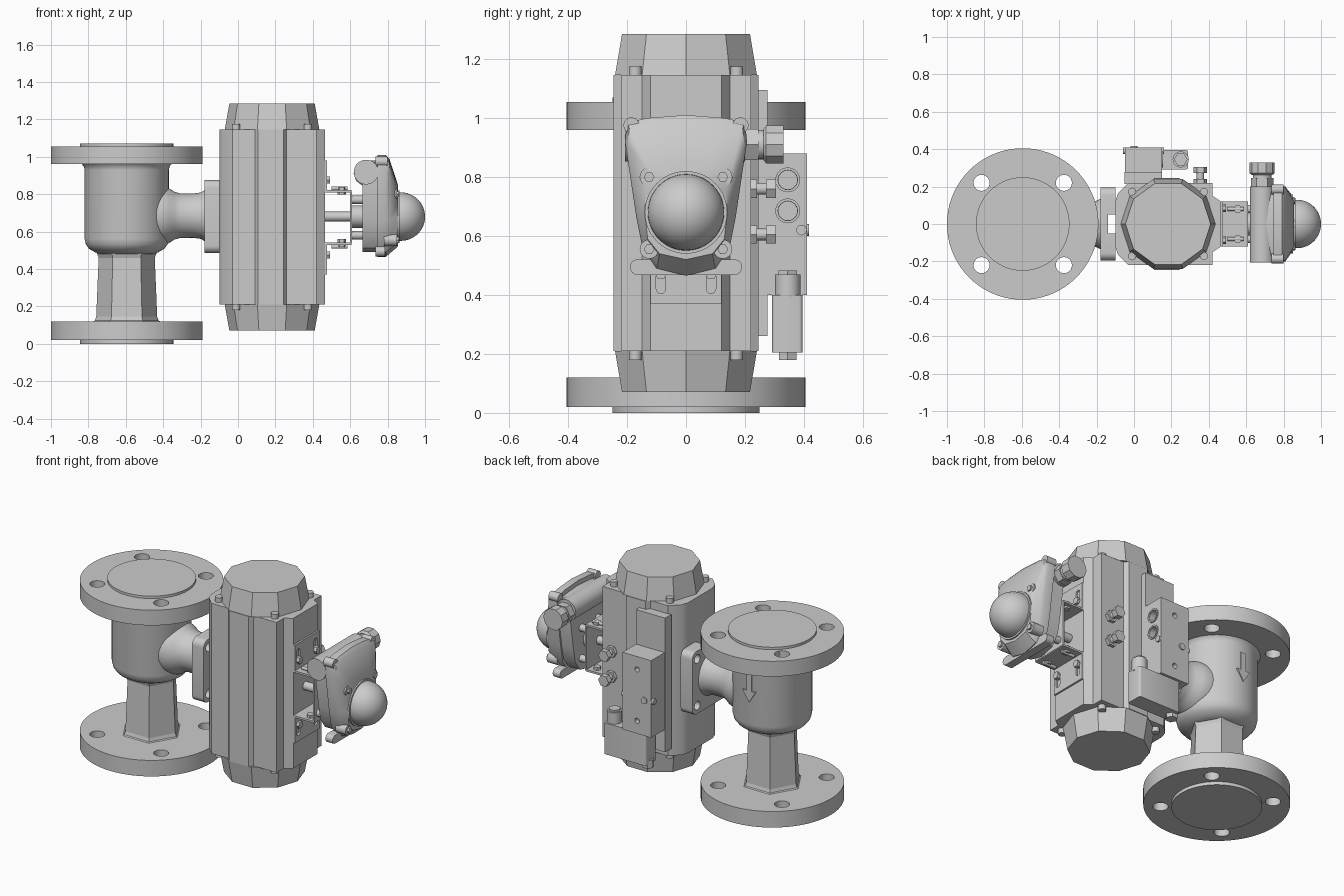
import bpy, bmesh
from math import cos, sin, pi, radians, sqrt

if "Cube" in bpy.data.objects:
    bpy.data.objects.remove(bpy.data.objects["Cube"])

AX = {'x': lambda u, v, t: (t, u, v), 'y': lambda u, v, t: (u, t, v), 'z': lambda u, v, t: (u, v, t)}

def loft(name, rings, smooth=True):
    """Skin a list of equal-length point rings and cap both ends."""
    bm = bmesh.new()
    vs = [[bm.verts.new(p) for p in r] for r in rings]
    n = len(vs[0])
    for a, b in zip(vs, vs[1:]):
        for i in range(n):
            bm.faces.new((a[i], a[(i + 1) % n], b[(i + 1) % n], b[i]))
    bm.faces.new(vs[0])
    bm.faces.new(vs[-1])
    bmesh.ops.recalc_face_normals(bm, faces=bm.faces)
    me = bpy.data.meshes.new(name)
    bm.to_mesh(me)
    bm.free()
    ob = bpy.data.objects.new(name, me)
    bpy.context.collection.objects.link(ob)
    if smooth:
        shade(ob)
    return ob

def activate(ob):
    bpy.ops.object.select_all(action='DESELECT')
    ob.select_set(True)
    bpy.context.view_layer.objects.active = ob

def shade(ob):
    activate(ob)
    bpy.ops.object.shade_smooth_by_angle(angle=radians(32))

def prism(name, axis, outline, t0, t1, smooth=True):
    return loft(name, [[AX[axis](u, v, t) for u, v in outline] for t in (t0, t1)], smooth)

def lathe(name, axis, c, prof, n=32, rot=0.0):
    ang = [rot + 2 * pi * i / n for i in range(n)]
    return loft(name, [[AX[axis](c[0] + r * cos(a), c[1] + r * sin(a), t) for a in ang]
                       for r, t in prof], n > 12)

def cyl(name, axis, c, r, t0, t1, n=32, rot=0.0):
    return lathe(name, axis, c, [(r, t0), (r, t1)], n, rot)

def box(name, x0, x1, y0, y1, z0, z1):
    return prism(name, 'z', [(x0, y0), (x1, y0), (x1, y1), (x0, y1)], z0, z1, False)

def rrect(u0, u1, v0, v1, r, k=6):
    pts = []
    for q, (u, v) in enumerate([(u1 - r, v1 - r), (u0 + r, v1 - r), (u0 + r, v0 + r), (u1 - r, v0 + r)]):
        pts += [(u + r * cos(pi / 2 * (q + i / k)), v + r * sin(pi / 2 * (q + i / k))) for i in range(k + 1)]
    return pts

def cut(ob, cutters):
    for c in cutters:
        m = ob.modifiers.new('cut', 'BOOLEAN')
        m.object, m.operation, m.solver = c, 'DIFFERENCE', 'EXACT'
        activate(ob)
        bpy.ops.object.modifier_apply(modifier=m.name)
        bpy.data.objects.remove(c)
    shade(ob)

def mirror_outline(half):
    return half + [(-u, v) for u, v in reversed(half) if abs(u) > 1e-6]

# Valve body: two drilled flanges, round chamber, hexagonal lower neck
VX = -0.595
def bolt_holes(z0, z1):
    return [cyl('hole', 'z', (VX + sx * .22, sy * .22), .043, z0, z1, 24) for sx in (-1, 1) for sy in (-1, 1)]

lower = lathe('lower_flange', 'z', (VX, 0), [(.25, 0), (.25, .02), (.405, .02), (.405, .12)], 72)
cut(lower, bolt_holes(-.1, .2))
upper = lathe('upper_flange_and_chamber', 'z', (VX, 0),
              [(.145, .48), (.17, .49), (.2, .507), (.218, .53), (.225, .56), (.225, .93), (.229, .948),
               (.24, .96), (.405, .96), (.405, 1.055), (.25, 1.055), (.25, 1.07)], 72)
cut(upper, bolt_holes(.9, 1.1))
lathe('lower_neck', 'z', (VX, 0), [(.185, .115), (.17, .125), (.163, .145), (.15, .46), (.165, .5)], 6)
lathe('side_outlet', 'x', (0, .685), [(.16, -.46), (.16, -.41), (.147, -.37), (.128, -.34), (.119, -.31),
                                      (.118, -.24), (.124, -.2), (.137, -.175)], 48)
prism('flow_arrow', 'y', [(VX - .018, .88), (VX + .018, .88), (VX + .018, .77), (VX + .045, .77),
                          (VX, .7), (VX - .045, .77), (VX - .018, .77)], .2, .231, False)

# Mounting plate between valve and actuator
plate = prism('mounting_plate', 'x', rrect(-.195, .195, .485, .875, .04), -.18, -.1)
cut(plate, [box('slot', -.14, -.09, -.05, .05, .4, 1)] +
    [cyl('hole', 'x', (sy * .145, .68 + sz * .145), .027, -.3, 0, 20) for sy in (-1, 1) for sz in (-1, 1)])

# Actuator housing and ten-sided end caps
AXC = .182
half = [(-.1, -.12), (-.085, -.165), (-.03, -.22), (.09, -.22), (.108, -.245), (.243, -.245), (.26, -.22),
        (.42, -.22), (.42, -.15), (.465, -.12)]
prism('actuator_housing', 'z', half + [(x, -y) for x, y in reversed(half)], .21, 1.145)
for name, a, b in (('top_cap', 1.145, 1.285), ('bottom_cap', .21, .07)):
    lathe(name, 'z', (AXC, 0), [(.253, a), (.228, b)], 10)
    for sx in (-1, 1):
        for sy in (-1, 1):
            d = .012 if b > a else -.012
            cyl(name + '_screw', 'z', (AXC + sx * .192, sy * .172), .022, a - d, a + 2.5 * d, 16)

# Bracket: feet, shelves and front plate
for s in (-1, 1):
    z = .675 + s * .14
    foot_z = sorted((z, .675 + s * .305))
    foot = box('bracket_foot', .463, .476, -.12, .12, *foot_z)
    cut(foot, [prism('slot', 'x', rrect(sy * .085 - .016, sy * .085 + .016,
                                        .675 + s * .225 - .045, .675 + s * .225 + .045, .0155), .4, .6)
               for sy in (-1, 1)])
    box('bracket_shelf', .465, .608, -.12, .12, z - .006, z + .006)
    for sy in (-1, 1):
        cyl('foot_bolt', 'x', (sy * .085, .675 + s * .2), .022, .46, .493, 6)
        cyl('shelf_bolt', 'z', (.555, sy * .08), .022, z - .018, z + .024, 6)
        cyl('shelf_stud', 'x', (sy * .08, z + s * .016), .01, .5, .585, 16)
box('bracket_front', .6, .61, -.12, .12, .535, .815)
cyl('drive_shaft', 'x', (0, .68), .026, .46, .63, 24)
cyl('shaft_collar', 'x', (0, .68), .06, .608, .68, 32)
for sy in (-1, 1):
    for z in (.58, .77):
        cyl('box_spacer', 'x', (sy * .08, z), .022, .608, .69, 16)

# Position indicator box: back shell, lip, sloped cover
lip = mirror_outline([(0, 1.01), (.13, 1.0), (.2, .985), (.207, .92), (.168, .66), (.148, .56), (.1, .49), (0, .465)])
crown = mirror_outline([(0, .85), (.075, .84), (.12, .815), (.135, .75), (.14, .68), (.13, .59), (.09, .54), (0, .52)])
shell = [(y * .94, .72 + (z - .72) * .9) for y, z in lip]
prism('indicator_shell', 'x', shell, .665, .75)
loft('indicator_cover', [[(x, y, z) for y, z in o] for x, o in
                         ((.745, lip), (.79, lip), (.81, [(y * .96, .7 + (z - .7) * .93) for y, z in lip]),
                          (.855, crown))])
prism('lower_flange_ears', 'x', rrect(-.19, .19, .468, .52, .025), .735, .785)
for sy in (-1, 1):
    cyl('upper_ear', 'x', (sy * .185, .975), .027, .735, .8, 20)
    for z in (.8, .555):
        cyl('cover_lug', 'x', (sy * .125, z), .032, .78, .85, 20)
        cyl('cover_screw', 'x', (sy * .125, z), .018, .84, .862, 6)

# Indicator dome and collar
cyl('dome_collar', 'x', (0, .68), .14, .82, .864, 48)
lathe('indicator_dome', 'x', (0, .68), [(.129, .85)] +
      [(.129 * cos(pi / 2 * i / 12) + .0005, .871 + .129 * sin(pi / 2 * i / 12)) for i in range(13)], 48)

# Cable boss and cable gland
cyl('cable_boss', 'y', (.685, .918), .066, -.207, .2, 40)
lathe('gland_base', 'y', (.685, .91), [(.06, .19), (.06, .245)], 6)
cyl('gland_neck', 'y', (.685, .91), .05, .24, .275, 32)
lathe('gland_nut', 'y', (.685, .91), [(.055, .262), (.067, .272), (.067, .33)], 10)

# Control valve on the back: base plate, block, ports
box('control_plate', -.05, .15, .215, .277, .26, 1.095)
block = box('control_block', -.047, .15, .27, .41, .4, .88)
cut(block, [cyl('port', 'x', (.345, z), .032, .1, .3, 24) for z in (.79, .685)] +
    [cyl('hole', 'y', (.05, z), .016, .38, .5, 16) for z in (.48, .8)])
for z in (.79, .685):
    rim = cyl('port_rim', 'x', (.345, z), .042, .12, .156, 32)
    cut(rim, [cyl('bore', 'x', (.345, z), .033, 0, .3, 24)])
cyl('override_screw', 'y', (.0, .62), .02, .39, .417, 16)
cyl('side_screw', 'x', (.392, .62), .018, -.06, .16, 16)

# Coil with plug connector
prism('coil', 'z', rrect(.0, .29, .292, .395, .012, 3), .205, .4)
cyl('coil_nut', 'z', (.02, .345), .035, .18, .23, 6)
cyl('plug_gland', 'z', (.25, .345), .043, .39, .47, 32)
cyl('plug_nut', 'z', (.25, .345), .036, .46, .482, 6)

# Air fittings on the housing
for z in (.76, .605):
    cyl('fitting_flange', 'y', (.355, z), .036, .21, .24, 6)
    cyl('fitting_neck', 'y', (.355, z), .02, .23, .29, 20)
    cyl('fitting_head', 'y', (.355, z), .036, .272, .306, 6)
